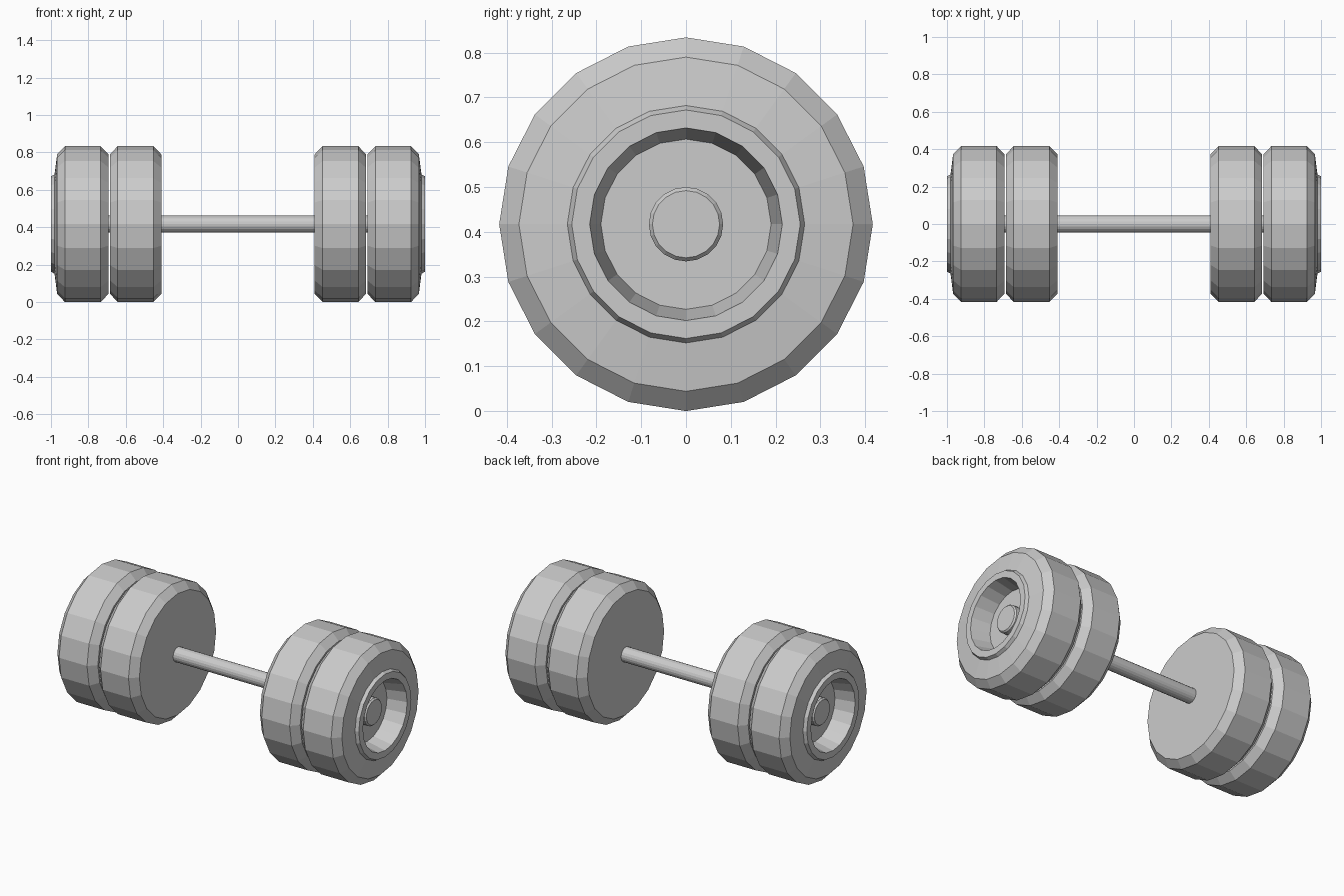
import bpy, bmesh
from math import sin, cos, tau

if "Cube" in bpy.data.objects:
    bpy.data.objects.remove(bpy.data.objects["Cube"])

SIDES = 20
ZC = 0.417  # height of the bar axis


def lathe(name, profile, side=1):
    """Spin (x, radius) points around the bar axis and cap both ends."""
    bm = bmesh.new()
    rings = [[bm.verts.new((side * x, r * sin(tau * i / SIDES), ZC + r * cos(tau * i / SIDES)))
              for i in range(SIDES)] for x, r in profile]
    for a, b in zip(rings, rings[1:]):
        for i in range(SIDES):
            j = (i + 1) % SIDES
            bm.faces.new((a[i], a[j], b[j], b[i]))
    bm.faces.new(rings[0])
    bm.faces.new(rings[-1])
    bmesh.ops.recalc_face_normals(bm, faces=bm.faces)
    mesh = bpy.data.meshes.new(name)
    bm.to_mesh(mesh)
    bm.free()
    obj = bpy.data.objects.new(name, mesh)
    bpy.context.collection.objects.link(obj)
    return obj


# chamfered inner plate
inner_plate = [(0.41, 0.373), (0.453, 0.417), (0.643, 0.417), (0.684, 0.373)]

# outer plate with raised rim and dished recess
outer_plate = [(0.692, 0.373), (0.735, 0.417), (0.925, 0.417), (0.967, 0.373),
               (0.981, 0.265), (1.0, 0.255), (1.0, 0.215), (0.88, 0.19)]

# end nut inside the recess
end_nut = [(0.87, 0.083), (0.917, 0.083), (0.926, 0.075)]

for side, label in ((-1, "left"), (1, "right")):
    lathe("inner_plate_" + label, inner_plate, side)
    lathe("outer_plate_" + label, outer_plate, side)
    lathe("end_nut_" + label, end_nut, side)

# handle bar, running through the gap between the plates
lathe("handle_bar", [(-0.7, 0.045), (0.7, 0.045)])
